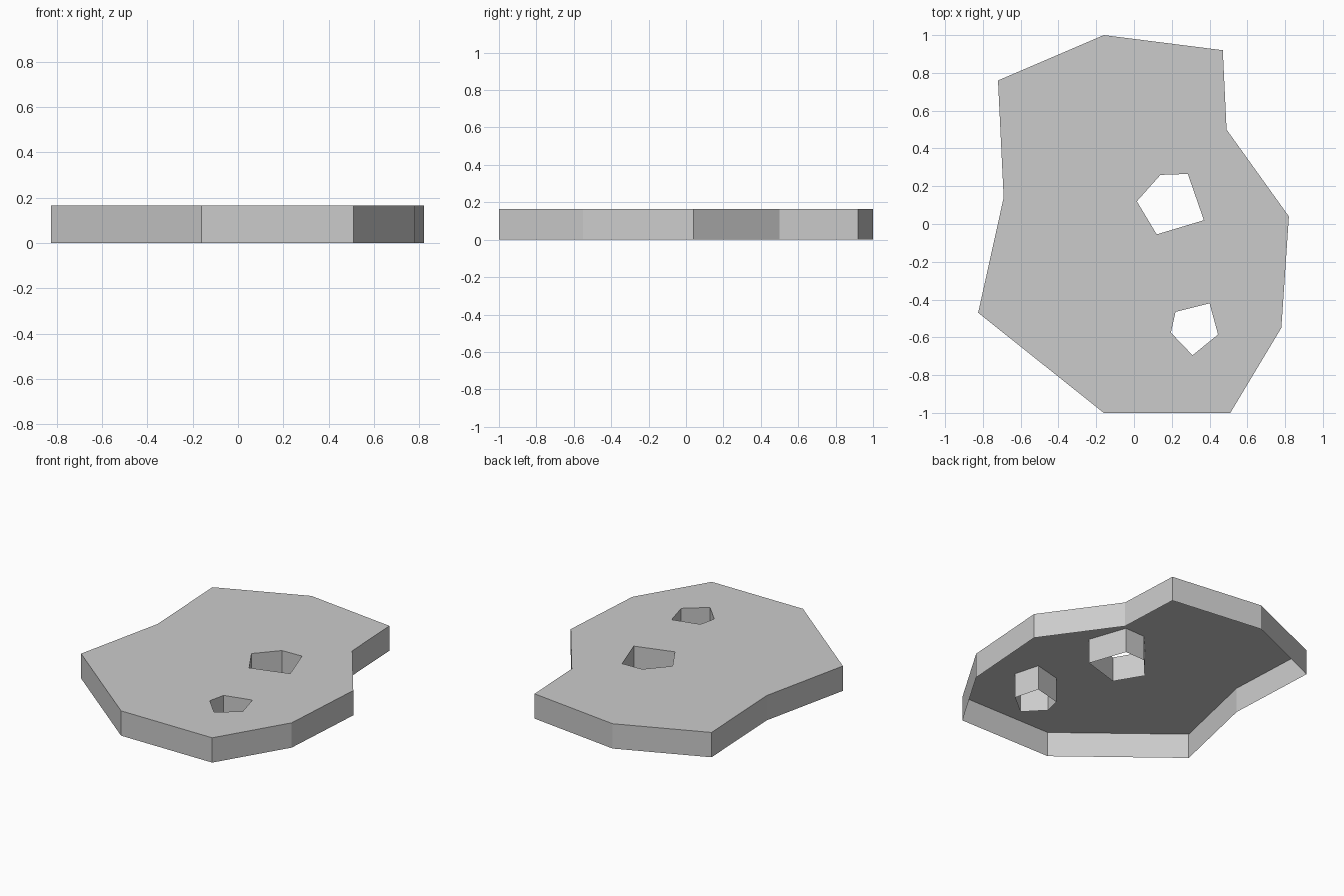
import bpy
import bmesh

cube = bpy.data.objects.get("Cube")
if cube:
    bpy.data.objects.remove(cube, do_unlink=True)

HEIGHT = 0.165

# Outline runs clockwise seen from above; so do both holes
outline = [(-0.16, 1), (0.47, 0.92), (0.49, 0.5), (0.82, 0.04), (0.78, -0.55),
           (0.51, -1), (-0.16, -1), (-0.825, -0.47), (-0.69, 0.14), (-0.72, 0.76)]
large_hole = [(0.14, 0.26), (0.285, 0.265), (0.37, 0.02), (0.12, -0.055), (0.015, 0.12)]
small_hole = [(0.22, -0.465), (0.4, -0.42), (0.445, -0.585), (0.31, -0.695), (0.195, -0.575)]

stone = bpy.data.materials.new("light_grey")
stone.use_nodes = True
colour = (0.6, 0.6, 0.6, 1)
stone.diffuse_color = colour
stone.node_tree.nodes["Principled BSDF"].inputs["Base Color"].default_value = colour

bm = bmesh.new()


def add_walls(points):
    """Raise a ring of walls and return its top edges."""
    low = [bm.verts.new((x, y, 0)) for x, y in points]
    high = [bm.verts.new((x, y, HEIGHT)) for x, y in points]
    rim = []
    for i in range(len(points)):
        j = (i + 1) % len(points)
        bm.faces.new((low[j], low[i], high[i], high[j]))
        rim.append(bm.edges.get((high[i], high[j])))
    return rim


# Outer walls, then hole walls reversed so they face into the holes
rims = add_walls(outline)
for hole in (large_hole, small_hole):
    rims += add_walls(hole[::-1])

# Flat top around the holes; the underside stays open
top = bmesh.ops.triangle_fill(bm, edges=rims, use_beauty=True, normal=(0, 0, 1))
for face in top["geom"]:
    if isinstance(face, bmesh.types.BMFace):
        face.normal_update()
        if face.normal.z < 0:
            face.normal_flip()

mesh = bpy.data.meshes.new("slab")
bm.to_mesh(mesh)
bm.free()
mesh.materials.append(stone)
slab = bpy.data.objects.new("slab", mesh)
bpy.context.collection.objects.link(slab)
